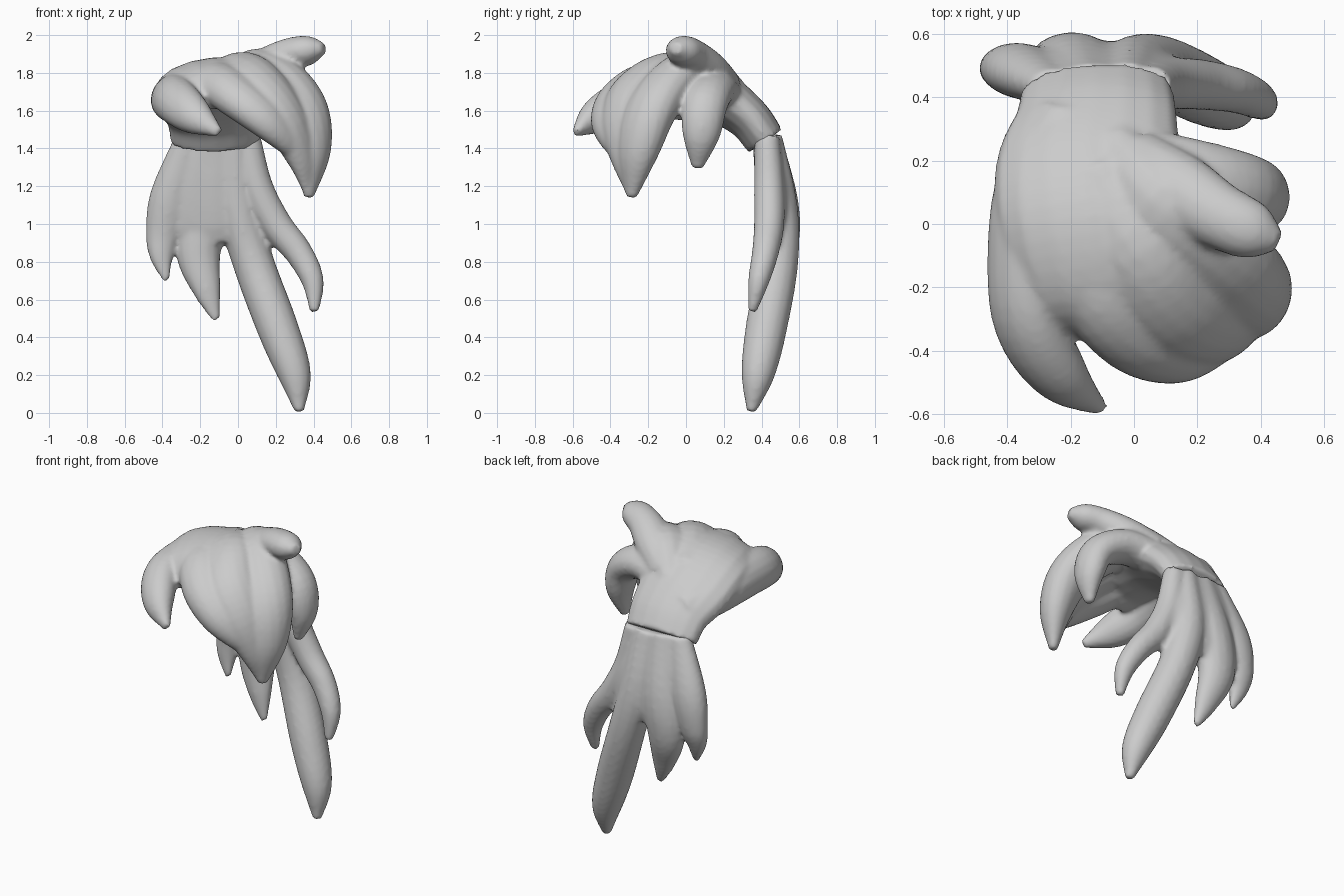
import bpy, bmesh, math
from mathutils import Vector

grey = bpy.data.materials.new("plain_grey")
grey.diffuse_color = (0.6, 0.6, 0.6, 1)


def spline(pts, steps=5):
    """Catmull-Rom interpolation of centre and width together."""
    p = [Vector(q) for q in pts]
    p = [2 * p[0] - p[1]] + p + [2 * p[-1] - p[-2]]
    out = []
    for i in range(1, len(p) - 2):
        a, b, c, d = p[i - 1:i + 3]
        for s in range(steps):
            t = s / steps
            out.append(0.5 * (2 * b + (c - a) * t + (2 * a - 5 * b + 4 * c - d) * t * t
                              + (3 * b - a - 3 * c + d) * t ** 3))
    return out + [p[-2]]


def lock(bm, side, ratio, pts, sides=16):
    """Tapered elliptical lock; each point is x, y, z, half width."""
    rows = spline(pts)
    cs = [r.to_3d() for r in rows]
    rings = []
    for i, c in enumerate(cs):
        tan = (cs[min(i + 1, len(cs) - 1)] - cs[max(i - 1, 0)]).normalized()
        u = Vector(side)
        u = (u - tan * u.dot(tan)).normalized()
        v = tan.cross(u)
        w = max(rows[i][3], 0.012)
        rings.append([bm.verts.new(c + u * w * math.cos(a) + v * w * ratio * math.sin(a))
                      for a in (2 * math.pi * k / sides for k in range(sides))])
    for r, s in zip(rings, rings[1:]):
        for k in range(sides):
            j = (k + 1) % sides
            bm.faces.new((r[k], r[j], s[j], s[k]))
    bm.faces.new(rings[0][::-1])
    bm.faces.new(rings[-1])


def fused(name, locks, smooth):
    """Melt a group of locks into one smooth surface."""
    bm = bmesh.new()
    for l in locks:
        lock(bm, *l)
    bmesh.ops.recalc_face_normals(bm, faces=bm.faces)
    me = bpy.data.meshes.new(name)
    bm.to_mesh(me)
    bm.free()
    me.materials.append(grey)
    ob = bpy.data.objects.new(name, me)
    bpy.context.collection.objects.link(ob)
    rm = ob.modifiers.new("melt", 'REMESH')
    rm.mode = 'VOXEL'
    rm.voxel_size = 0.014
    rm.use_smooth_shade = True
    sm = ob.modifiers.new("soften", 'SMOOTH')
    sm.factor = 0.5
    sm.iterations = smooth
    return ob


X = (1, 0, 0)
swoop = (-0.5, -0.7, -0.4)

# Crown: broad cap from the nape over the top
cap = ((1, 0, 0.1), 0.45,
       [(-0.12, 0.42, 1.44, 0.24), (-0.12, 0.33, 1.56, 0.26), (-0.14, 0.18, 1.67, 0.30),
        (-0.13, 0.0, 1.745, 0.30), (-0.1, -0.2, 1.74, 0.25), (-0.06, -0.32, 1.67, 0.15)])
# Lock sweeping round the left side to the front
left_bang = ((0.6, 0.1, 0.8), 0.85,
             [(-0.22, 0.33, 1.58, 0.12), (-0.315, 0.12, 1.66, 0.135), (-0.345, -0.12, 1.675, 0.13),
              (-0.325, -0.32, 1.65, 0.125), (-0.23, -0.48, 1.57, 0.1), (-0.1, -0.585, 1.485, 0.025)])
# Three overlapping locks forming the big front swoop
bang_outer = (swoop, 0.8, [(-0.08, 0.22, 1.68, 0.12), (0.07, 0.06, 1.8, 0.15), (0.22, -0.07, 1.75, 0.155),
                           (0.34, -0.19, 1.59, 0.155), (0.385, -0.255, 1.38, 0.12), (0.375, -0.29, 1.14, 0.03)])
bang_middle = (swoop, 0.7, [(-0.15, 0.14, 1.73, 0.14), (0.0, -0.1, 1.79, 0.16), (0.13, -0.27, 1.7, 0.16),
                            (0.25, -0.33, 1.55, 0.14), (0.34, -0.31, 1.35, 0.1), (0.37, -0.295, 1.17, 0.03)])
bang_front = (swoop, 0.8, [(-0.2, 0.05, 1.72, 0.12), (-0.12, -0.2, 1.75, 0.13), (0.0, -0.345, 1.67, 0.13),
                           (0.14, -0.4, 1.56, 0.115), (0.26, -0.375, 1.44, 0.08), (0.32, -0.33, 1.33, 0.03)])
# Small drooping lock on the right side
right_lock = ((0, 1, 0), 0.8, [(0.0, 0.2, 1.68, 0.11), (0.2, 0.14, 1.71, 0.125), (0.36, 0.1, 1.63, 0.12),
                               (0.41, 0.08, 1.47, 0.1), (0.39, 0.06, 1.295, 0.03)])
# Flick poking out at the top right
top_flick = ((0.5, 0.7, 0), 0.85, [(0.0, 0.17, 1.73, 0.13), (0.14, 0.1, 1.82, 0.125), (0.27, 0.025, 1.895, 0.105),
                                   (0.38, -0.025, 1.92, 0.09), (0.455, -0.055, 1.93, 0.035)])
fused("top_hair", [cap, left_bang, bang_outer, bang_middle, bang_front, right_lock, top_flick], 5)

# Hanging locks of the back hair, joined by a flat web between their roots
tail_web = (X, 0.32, [(-0.11, 0.43, 1.46, 0.22), (-0.13, 0.47, 1.2, 0.29), (-0.12, 0.49, 1.0, 0.28),
                      (-0.11, 0.49, 0.9, 0.2)])
fork_web = (X, 0.5, [(0.06, 0.45, 1.25, 0.08), (0.12, 0.47, 1.05, 0.1), (0.18, 0.46, 0.88, 0.06)])
tail_left = (X, 0.75, [(-0.25, 0.43, 1.46, 0.08), (-0.35, 0.48, 1.15, 0.115), (-0.395, 0.49, 0.95, 0.095),
                       (-0.405, 0.47, 0.83, 0.065), (-0.38, 0.44, 0.7, 0.018)])
tail_inner = (X, 0.75, [(-0.14, 0.43, 1.46, 0.1), (-0.18, 0.5, 1.1, 0.13), (-0.21, 0.5, 0.85, 0.12),
                        (-0.165, 0.46, 0.65, 0.075), (-0.115, 0.43, 0.49, 0.02)])
tail_long = (X, 1.0, [(-0.02, 0.43, 1.46, 0.08), (0.0, 0.48, 1.1, 0.11), (0.08, 0.485, 0.8, 0.11),
                      (0.21, 0.425, 0.45, 0.11), (0.3, 0.38, 0.2, 0.088), (0.325, 0.345, 0.005, 0.025)])
tail_right = (X, 0.95, [(0.05, 0.43, 1.46, 0.07), (0.1, 0.44, 1.2, 0.085), (0.2, 0.44, 1.0, 0.085),
                        (0.32, 0.42, 0.85, 0.075), (0.395, 0.385, 0.7, 0.06), (0.405, 0.35, 0.535, 0.025)])
fused("back_hair", [tail_web, fork_web, tail_left, tail_inner, tail_long, tail_right], 6)
